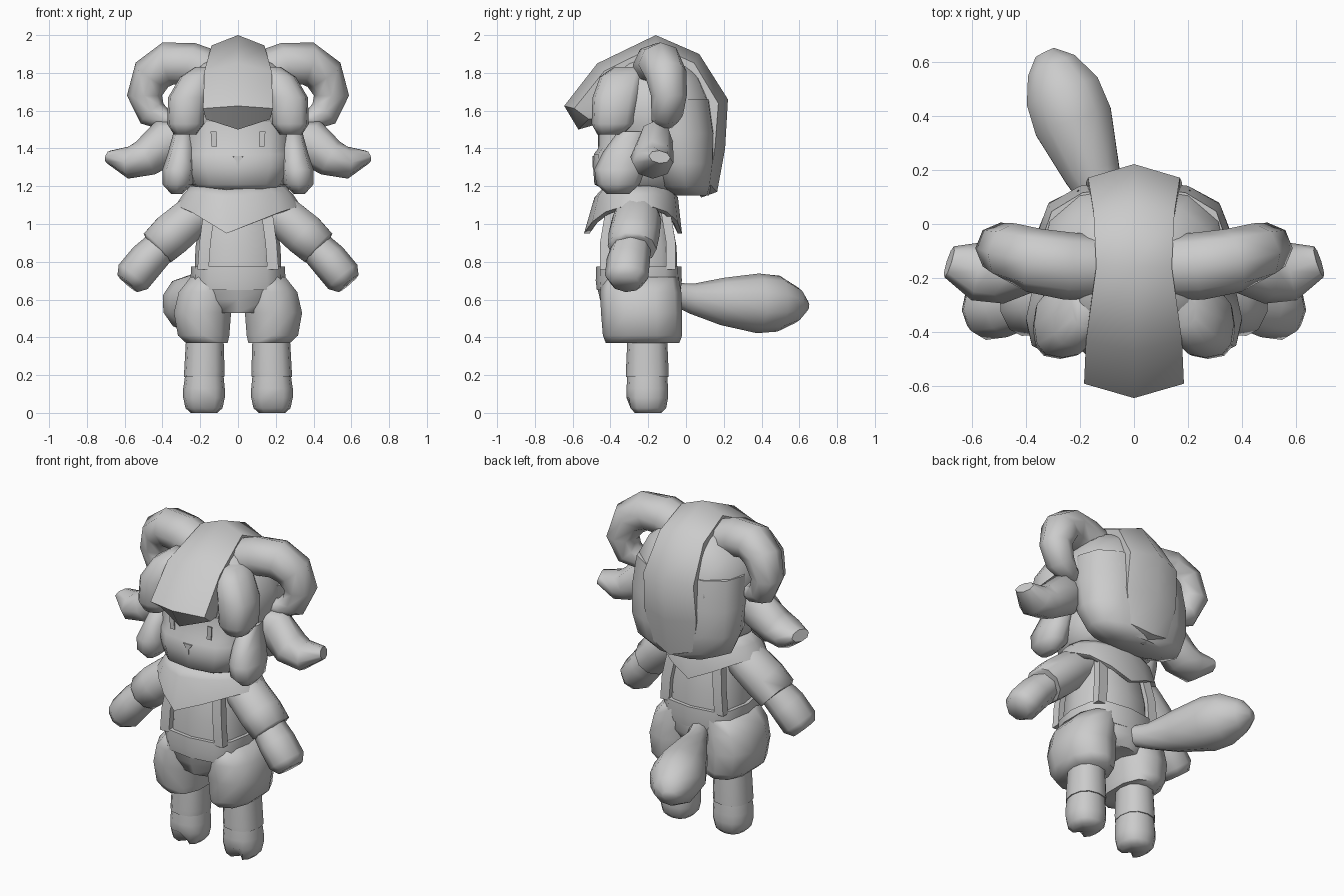
import bpy, bmesh, math
from mathutils import Vector

GREY = bpy.data.materials.new("clay grey")
GREY.diffuse_color = (0.6, 0.6, 0.6, 1)


def loft(name, rings, mirror=False, angle=62):
    """Skin closed rings of equal length and cap both ends."""
    bm = bmesh.new()
    loops = [[bm.verts.new(p) for p in r] for r in rings]
    n = len(loops[0])
    for a, b in zip(loops, loops[1:]):
        for i in range(n):
            j = (i + 1) % n
            bm.faces.new((a[i], a[j], b[j], b[i]))
    bm.faces.new(loops[0])
    bm.faces.new(loops[-1])
    bmesh.ops.recalc_face_normals(bm, faces=bm.faces)
    me = bpy.data.meshes.new(name)
    bm.to_mesh(me)
    bm.free()
    ob = bpy.data.objects.new(name, me)
    bpy.context.collection.objects.link(ob)
    me.materials.append(GREY)
    bpy.ops.object.select_all(action='DESELECT')
    ob.select_set(True)
    bpy.context.view_layer.objects.active = ob
    bpy.ops.object.shade_smooth_by_angle(angle=math.radians(angle))
    if mirror:
        ob.modifiers.new("Mirror", 'MIRROR').use_mirror_merge = False
    return ob


def sgnpow(v, p):
    return math.copysign(abs(v) ** p, v)


def stack(name, rows, n=10, box=0.85, **kw):
    """Rows of (z, cx, cy, rx, ry); box < 1 squares the section."""
    rings = []
    for z, cx, cy, rx, ry in rows:
        ring = []
        for i in range(n):
            a = 2 * math.pi * i / n - math.pi / 2
            ring.append((cx + rx * sgnpow(math.cos(a), box),
                         cy + ry * sgnpow(math.sin(a), box), z))
        rings.append(ring)
    return loft(name, rings, **kw)


def tube(name, rows, ref, n=8, **kw):
    """Rows of (x, y, z, radius along ref, radius across)."""
    pts = [Vector(r[:3]) for r in rows]
    rings = []
    for i, r in enumerate(rows):
        t = (pts[min(i + 1, len(pts) - 1)] - pts[max(i - 1, 0)]).normalized()
        u = Vector(ref)
        u = (u - t * u.dot(t)).normalized()
        v = t.cross(u)
        rings.append([pts[i] + u * r[3] * math.cos(2 * math.pi * k / n)
                      + v * r[4] * math.sin(2 * math.pi * k / n) for k in range(n)])
    return loft(name, rings, **kw)


Y, Z = (0, 1, 0), (0, 0, 1)

# Legs with split hooves
stack("leg", [(0.19, .18, -.205, .107, .113), (0.22, .178, -.205, .107, .113),
              (0.45, .175, -.205, .097, .103)], n=12, mirror=True)
hoof = stack("hoof", [(0, .18, -.205, .07, .075), (0.025, .18, -.205, .098, .1),
                      (0.08, .18, -.205, .11, .11), (0.13, .18, -.205, .11, .11),
                      (0.21, .178, -.205, .1, .105)], n=12, mirror=True)
for v in hoof.data.vertices:
    if v.co.z < .07 and v.co.y < -.25 and abs(v.co.x - .18) < .01:
        v.co.y += .05

# Puffy shorts and waistband
stack("shorts_leg", [(0.37, .165, -.23, .115, .195), (0.41, .182, -.23, .142, .21),
                     (0.53, .188, -.235, .158, .215), (0.64, .165, -.24, .155, .215),
                     (0.72, .13, -.24, .125, .2)], mirror=True)
stack("shorts_seat", [(0.53, 0, -.24, .14, .19), (0.6, 0, -.24, .22, .215),
                      (0.67, 0, -.25, .25, .222)], box=.7)
stack("waistband", [(0.65, 0, -.25, .245, .222), (0.7, 0, -.25, .252, .228),
                    (0.775, 0, -.25, .248, .225)], n=12, box=.7)

# Torso, shoulder straps, neck
stack("torso", [(0.74, 0, -.25, .23, .205), (0.88, 0, -.25, .225, .2),
                (1.02, 0, -.25, .2, .175), (1.16, 0, -.25, .16, .14)], n=12, box=.75)
for side, y0, y1 in (("front", -.43, -.4), ("back", -.08, -.11)):
    rings = [[(x - .03, y - .025, z), (x + .03, y - .025, z),
              (x + .03, y + .025, z), (x - .03, y + .025, z)]
             for x, y, z in ((.185, y0, .76), (.175, y0, .9), (.15, y1, 1.08))]
    loft("strap_" + side, rings, mirror=True)
stack("neck", [(1.1, 0, -.22, .13, .12), (1.25, 0, -.22, .13, .12)])

# Neckerchief with a pointed front and back
def scarf_ring(rx, ry, z, dip, flare):
    ring = []
    for i in range(16):
        a = 2 * math.pi * i / 16 - math.pi / 2
        c, s = math.cos(a), math.sin(a)
        k = max(0, 1 - abs(c) * 1.15)
        f = flare if s < 0 else flare * .25
        ring.append((rx * c - .06 * k * (s < 0), -.26 + s * (ry + f * k), z - dip * k))
    return ring


loft("neckerchief", [scarf_ring(.13, .12, 1.19, 0, 0), scarf_ring(.25, .19, 1.2, .02, 0),
                     scarf_ring(.29, .215, 1.16, .02, .01), scarf_ring(.335, .225, 1.09, .14, .055),
                     scarf_ring(.3, .205, 1.075, .125, .045), scarf_ring(.17, .15, 1.12, .02, 0)])

# Sleeves and mitten hands
tube("sleeve", [(.14, -.25, 1.09, .1, .09), (.25, -.26, 1.03, .13, .115),
                (.35, -.275, .945, .135, .12), (.425, -.285, .875, .13, .11),
                (.43, -.285, .87, .1, .09)], Y, n=10, mirror=True)
tube("hand", [(.39, -.285, .9, .1, .088), (.48, -.305, .81, .115, .1),
              (.555, -.315, .72, .115, .1), (.585, -.32, .685, .08, .07)], Y, mirror=True)

# Tail, swung to one side
tube("tail", [(-.05, -.06, .63, .06, .055), (-.09, .03, .605, .08, .065),
              (-.155, .19, .59, .125, .11), (-.225, .38, .58, .158, .155),
              (-.265, .49, .578, .148, .148), (-.305, .585, .57, .095, .1),
              (-.33, .635, .565, .03, .04)], Z, n=10)

# Face with muzzle, nose and eye plates
stack("face", [(1.175, 0, -.24, .19, .18), (1.21, 0, -.26, .25, .225),
               (1.3, 0, -.26, .285, .232), (1.37, 0, -.26, .285, .228),
               (1.4, 0, -.25, .28, .215), (1.62, 0, -.25, .28, .215)], n=12, box=.75)
loft("nose", [[(x, y, z) for x, z in
               ((-.03, 1.36), (.03, 1.36), (.008, 1.33), (.008, 1.3), (-.008, 1.3), (-.008, 1.33))]
              for y in (-.486, -.494)])
loft("eye", [[(x, y, z) for x, z in ((.11, 1.41), (.14, 1.41), (.145, 1.49), (.115, 1.49))]
             for y in (-.458, -.464)], mirror=True)

# Hair: back mass, cap, side fringe, cheek tufts
stack("back_hair", [(1.15, 0, .03, .18, .09), (1.2, 0, 0, .31, .14),
                    (1.32, 0, -.02, .355, .18), (1.48, 0, -.04, .36, .205),
                    (1.66, 0, -.07, .345, .21)], n=12)
stack("hair_cap", [(1.49, 0, -.16, .345, .28), (1.56, 0, -.16, .36, .32),
                   (1.67, 0, -.165, .35, .3), (1.77, 0, -.17, .3, .26),
                   (1.85, 0, -.17, .2, .19), (1.89, 0, -.16, .1, .1)], n=12, box=.8)
stack("side_fringe", [(1.475, .28, -.4, .06, .07), (1.53, .275, -.385, .1, .115),
                      (1.67, .265, -.37, .105, .125), (1.78, .215, -.34, .09, .115),
                      (1.83, .18, -.3, .05, .08)], n=12, box=.75, mirror=True)
stack("cheek_tuft", [(1.16, .325, -.36, .03, .06), (1.21, .32, -.36, .08, .115),
                     (1.29, .315, -.35, .085, .135), (1.38, .3, -.32, .07, .12),
                     (1.49, .29, -.28, .05, .08)], n=8, mirror=True)

# Central hair crest from fringe point over the crown to the nape
centre = Vector((0, -.15, 1.5))
rings = []
for y, z, w, lift in ((-.57, 1.5, .17, .055), (-.645, 1.625, .185, 0), (-.47, 1.85, .178, 0),
                      (-.16, 2, .14, 0), (.07, 1.9, .15, 0), (.222, 1.66, .17, 0),
                      (.207, 1.4, .178, 0), (.165, 1.17, .14, 0), (.08, 1.14, .1, 0)):
    top = Vector((0, y, z))
    d = (centre - top).normalized()
    up = Vector((0, 0, lift))
    mid, low = top + d * .055 + up, top + d * .19 + up
    X = Vector((w, 0, 0))
    rings.append([low - X * .95, mid - X, top, mid + X, low + X * .95])
loft("hair_crest", rings, angle=50)

# Curled horns
tube("horn", [(.14, -.16, 1.8, .12, .12), (.25, -.155, 1.845, .125, .115),
              (.37, -.135, 1.85, .12, .115), (.455, -.105, 1.79, .11, .108),
              (.495, -.09, 1.68, .095, .093), (.455, -.1, 1.585, .085, .08),
              (.38, -.12, 1.55, .065, .055), (.31, -.14, 1.55, .045, .04)], Y, mirror=True)

# Drooping leaf-shaped ears
tube("ear", [(.28, -.17, 1.47, .06, .08), (.37, -.16, 1.44, .09, .125),
             (.49, -.18, 1.35, .115, .1), (.58, -.175, 1.325, .11, .085),
             (.685, -.14, 1.355, .06, .035)], Y, n=8, mirror=True)
